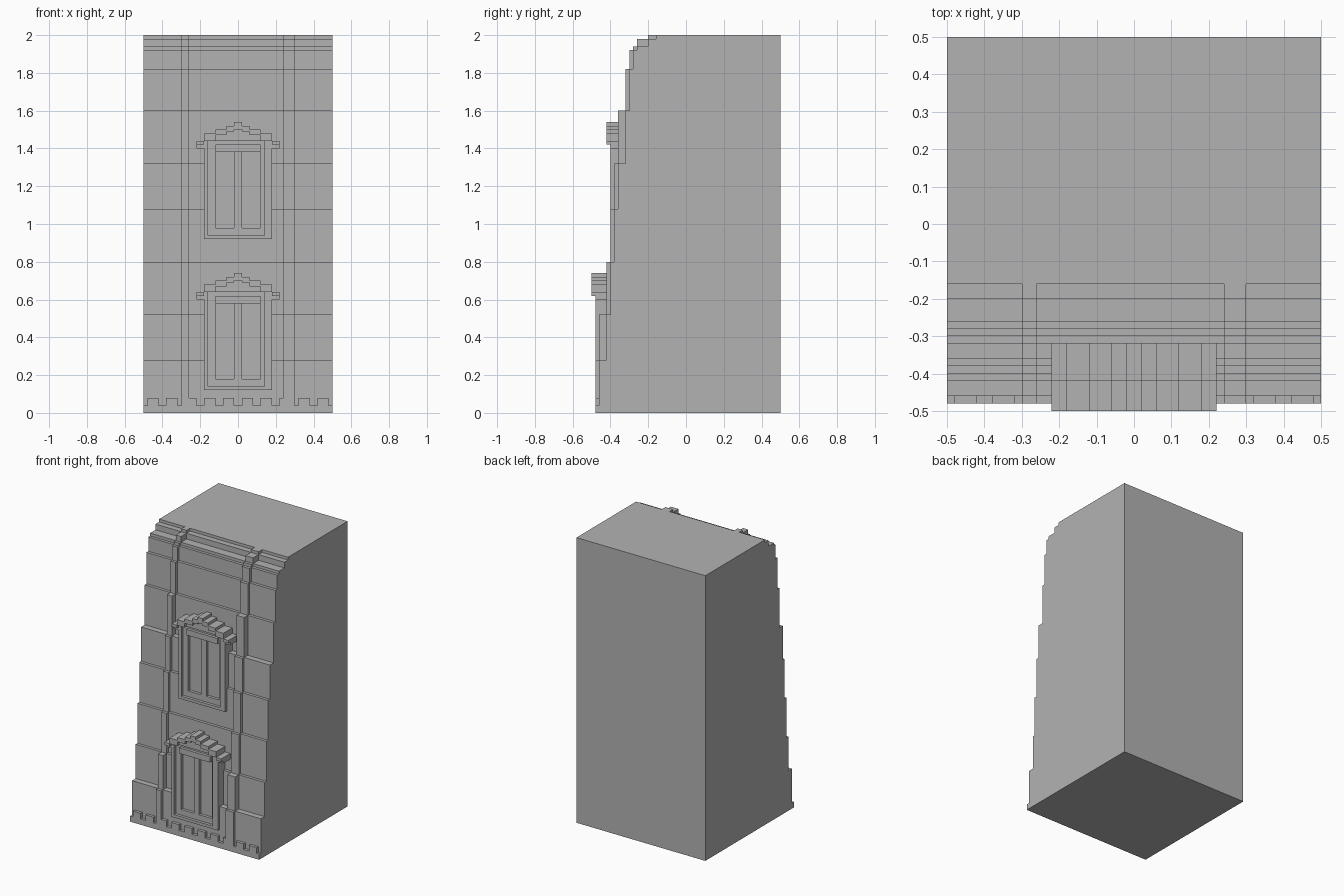
import bpy, bmesh

cube = bpy.data.objects.get("Cube")
if cube:
    bpy.data.objects.remove(cube, do_unlink=True)

stone = bpy.data.materials.new("grey_stone")
stone.use_nodes = True
GREY = (0.45, 0.45, 0.45, 1)
stone.diffuse_color = GREY
next(n for n in stone.node_tree.nodes
     if n.type == 'BSDF_PRINCIPLED').inputs["Base Color"].default_value = GREY


def finish(name, bm):
    bmesh.ops.recalc_face_normals(bm, faces=bm.faces)
    mesh = bpy.data.meshes.new(name)
    bm.to_mesh(mesh)
    bm.free()
    mesh.materials.append(stone)
    obj = bpy.data.objects.new(name, mesh)
    bpy.context.scene.collection.objects.link(obj)
    return obj


def add_box(bm, x0, x1, y0, y1, z0, z1):
    verts = bmesh.ops.create_cube(bm, size=1)["verts"]
    for v in verts:
        v.co = (x1 if v.co.x > 0 else x0,
                y1 if v.co.y > 0 else y0,
                z1 if v.co.z > 0 else z0)


def boxes(name, items):
    bm = bmesh.new()
    for item in items:
        add_box(bm, *item)
    return finish(name, bm)


# Stepped courses: height of each top edge and depth of each face
tops = [0.28, 0.52, 0.80, 1.08, 1.32, 1.60, 1.82, 1.92, 1.94, 1.98, 2.0]
wall = [-0.46, -0.42, -0.40, -0.38, -0.36, -0.32, -0.30, -0.28, -0.26, -0.20, -0.16]
bottoms = [0] + tops[:-1]
pier = [-0.48] + wall[:-1]

# Main block: stepped side profile extruded across the width
bm = bmesh.new()
profile = [(0.5, 0)]
for y, z0, z1 in zip(wall, bottoms, tops):
    profile += [(y, z0), (y, z1)]
profile.append((0.5, 2.0))
face = bm.faces.new([bm.verts.new((-0.5, y, z)) for y, z in profile])
side = bmesh.ops.extrude_face_region(bm, geom=[face])["geom"]
bmesh.ops.translate(bm, vec=(1, 0, 0),
                    verts=[g for g in side if isinstance(g, bmesh.types.BMVert)])
block = finish("stepped_wall", bm)

# Pane recesses cut into the wall
SHIFTS = [("lower", 0, 0), ("upper", 0.08, 0.80)]
cutter = boxes("pane_cutter", [
    (x, x + 0.10, -0.6 + dy, -0.44 + dy, 0.18 + dz, 0.58 + dz)
    for _, dy, dz in SHIFTS for x in (-0.12, 0.02)])
mod = block.modifiers.new("pane_recesses", 'BOOLEAN')
mod.object = cutter
mod.solver = 'EXACT'
bpy.context.view_layer.update()
cut = bpy.data.meshes.new_from_object(
    block.evaluated_get(bpy.context.evaluated_depsgraph_get()))
block.modifiers.clear()
block.data = cut
bpy.data.objects.remove(cutter, do_unlink=True)

# Stepped pilasters, one course in front of the wall
for name, x0, x1 in (("right_pilaster", -0.30, -0.26), ("left_pilaster", 0.24, 0.30)):
    boxes(name, [(x0, x1, p, w, z0, z1)
                 for p, w, z0, z1 in zip(pier, wall, bottoms, tops)])

# Plinth with a row of teeth
boxes("plinth", [(-0.5, 0.5, -0.48, -0.46, 0, 0.04)])
boxes("plinth_teeth", [(c / 100 - 0.03, c / 100 + 0.03, -0.48, -0.46, 0.04, 0.08)
                       for c in range(-45, 46, 10)])

# Windows
for level, dy, dz in SHIFTS:
    def part(name, front, rects, back=-0.39):
        boxes(level + "_" + name,
              [(x0, x1, front + dy, back + dy, z0 + dz, z1 + dz)
               for x0, x1, z0, z1 in rects])

    def mirrored(rects):
        return rects + [(-x1, -x0, z0, z1) for x0, x1, z0, z1 in rects]

    part("window_frame", -0.48, [
        (-0.18, -0.16, 0.14, 0.64), (0.14, 0.18, 0.14, 0.64),
        (-0.18, 0.18, 0.12, 0.14)])
    part("window_casing", -0.46, [
        (-0.16, -0.12, 0.14, 0.64), (0.12, 0.14, 0.14, 0.64),
        (-0.12, 0.12, 0.14, 0.18), (-0.02, 0.02, 0.18, 0.58),
        (-0.12, 0.12, 0.58, 0.64)])
    part("window_panes", -0.44, [(-0.12, -0.02, 0.18, 0.58), (0.02, 0.12, 0.18, 0.58)])
    part("window_lintel", -0.48, [(-0.12, 0.12, 0.58, 0.62)])
    # Stepped hood over the window
    part("hood_panel", -0.48, [(-0.12, 0.12, 0.64, 0.68), (-0.06, 0.06, 0.68, 0.70)], -0.34)
    part("hood_brackets", -0.48, mirrored([(0.18, 0.22, 0.60, 0.62)]), -0.34)
    part("hood_moulding", -0.50, mirrored([
        (0.18, 0.22, 0.62, 0.64), (0.12, 0.18, 0.64, 0.68),
        (0.06, 0.12, 0.67, 0.70), (0.02, 0.06, 0.69, 0.72)])
        + [(-0.02, 0.02, 0.70, 0.74)], -0.34)
